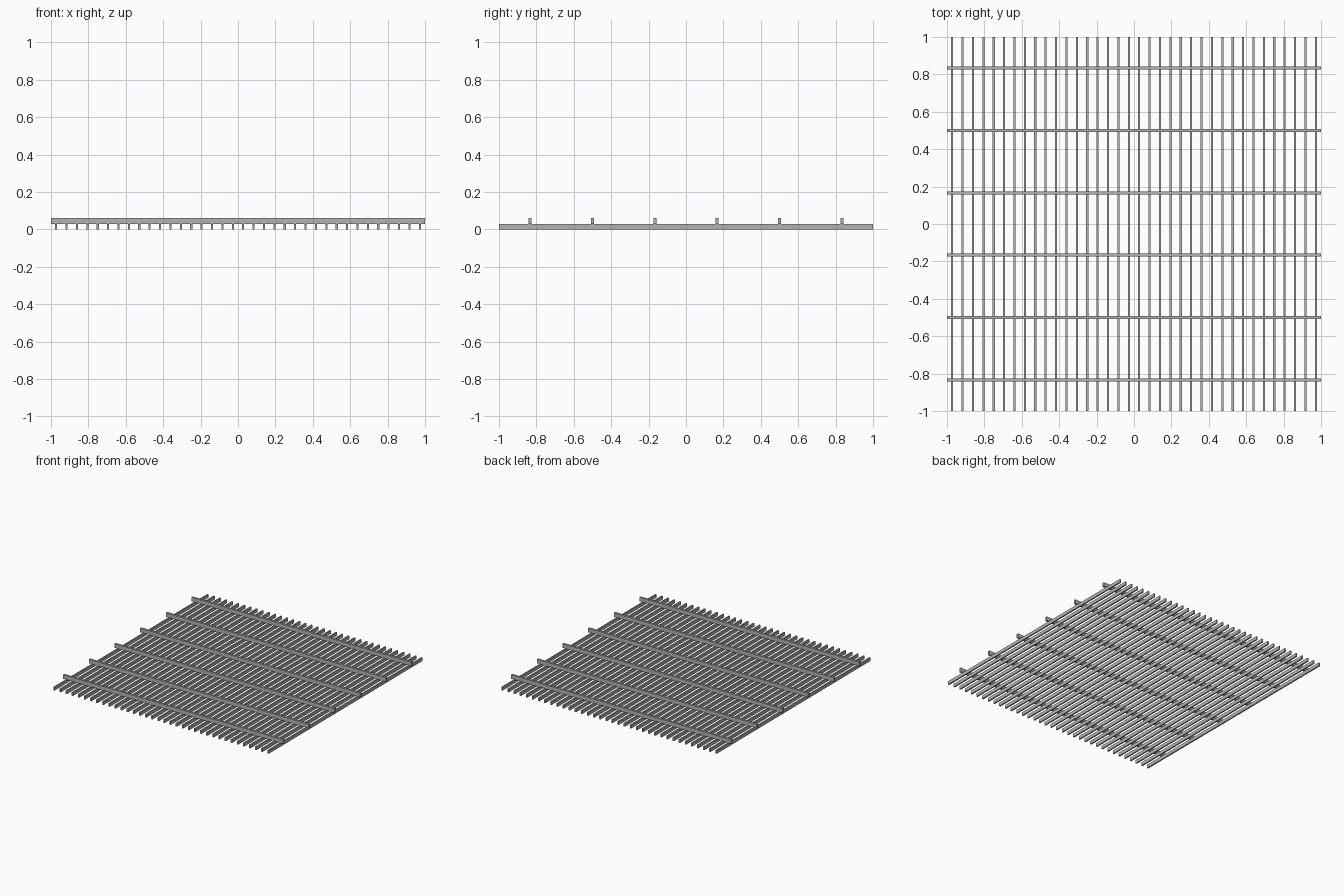
import bpy

default = bpy.data.objects.get("Cube")
if default:
    bpy.data.objects.remove(default, do_unlink=True)

# Plain grey metal
metal = bpy.data.materials.new("grey_metal")
metal.use_nodes = True
grey = (0.45, 0.45, 0.45, 1)
metal.diffuse_color = grey
metal.node_tree.nodes["Principled BSDF"].inputs["Base Color"].default_value = grey


def box(name, location, size):
    bpy.ops.mesh.primitive_cube_add(size=1, location=location)
    obj = bpy.context.object
    obj.name = name
    obj.scale = size
    bpy.ops.object.transform_apply(location=False, rotation=False, scale=True)
    obj.data.materials.append(metal)


def row(count):
    """Evenly spaced centres across the two-unit panel."""
    pitch = 2 / count
    return [-1 + pitch * (i + 0.5) for i in range(count)]


SLAT_WIDTH, SLAT_HEIGHT = 0.0111, 0.0278
BAR_WIDTH, BAR_HEIGHT = 0.0167, 0.0333

# Thin slats running front to back
for i, x in enumerate(row(36), 1):
    box(f"slat_{i}", (x, 0, SLAT_HEIGHT / 2), (SLAT_WIDTH, 2, SLAT_HEIGHT))

# Cross bars resting on top of the slats
for i, y in enumerate(row(6), 1):
    box(f"cross_bar_{i}", (0, y, SLAT_HEIGHT + BAR_HEIGHT / 2), (2, BAR_WIDTH, BAR_HEIGHT))
